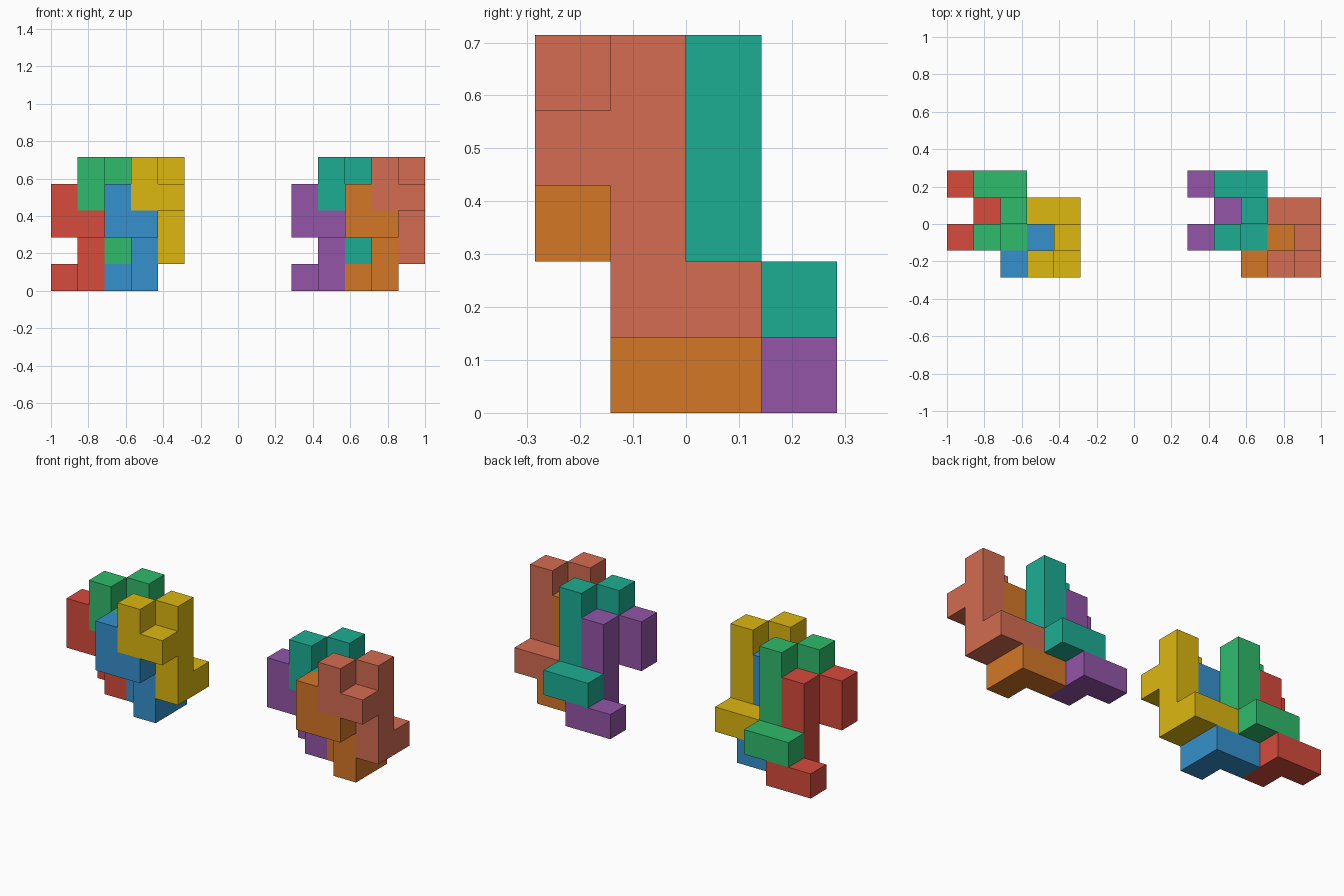
import bpy, bmesh
from math import radians
from mathutils import Vector

if "Cube" in bpy.data.objects:
    bpy.data.objects.remove(bpy.data.objects["Cube"])

U = 1 / 7  # edge length of one cube cell

# One nine-cube piece; every piece is a shifted copy of it
CELLS = {(0, 0, 3), (0, 0, 2), (1, 0, 2), (1, 1, 3), (1, 1, 2),
         (1, 1, 1), (1, 1, 0), (1, 2, 0), (0, 2, 0)}


def piece(name, offset, color):
    bm = bmesh.new()
    # Outer faces only: skip sides shared by two cubes
    for cell in CELLS:
        for axis in range(3):
            for sign in (-1, 1):
                n = Vector([sign if i == axis else 0 for i in range(3)])
                if tuple(int(c + d) for c, d in zip(cell, n)) in CELLS:
                    continue
                a = Vector([1 if i == (axis + 1) % 3 else 0 for i in range(3)])
                b = n.cross(a)
                mid = Vector(cell) + Vector((.5, .5, .5)) + n / 2
                corners = [mid + (a * s + b * t) / 2
                           for s, t in ((-1, -1), (1, -1), (1, 1), (-1, 1))]
                bm.faces.new([bm.verts.new((p + Vector(offset)) * U) for p in corners])
    bmesh.ops.remove_doubles(bm, verts=bm.verts, dist=0.001)
    bmesh.ops.dissolve_limit(bm, angle_limit=radians(1), verts=bm.verts, edges=bm.edges)
    mesh = bpy.data.meshes.new(name)
    bm.to_mesh(mesh)
    bm.free()
    mat = bpy.data.materials.new(name + "_color")
    mat.diffuse_color = (*[(c / 255) ** 2.2 for c in color], 1)
    mat.use_nodes = True
    mat.node_tree.nodes["Principled BSDF"].inputs["Base Color"].default_value = mat.diffuse_color
    mesh.materials.append(mat)
    bpy.context.collection.objects.link(bpy.data.objects.new(name, mesh))


# Position of the four interlocking pieces inside a cluster
SLOTS = {"lower_back": (0, 1, 0), "upper_back": (1, 1, 1),
         "lower_front": (2, 0, 0), "upper_front": (3, 0, 1)}
CLUSTERS = {
    "left": (-7, [(214, 76, 62), (50, 186, 106), (56, 144, 204), (220, 182, 24)]),
    "right": (2, [(146, 86, 166), (34, 172, 146), (210, 118, 42), (210, 108, 82)]),
}

# Two identical clusters, coloured differently
for side, (x0, colors) in CLUSTERS.items():
    for (slot, (x, y, z)), color in zip(SLOTS.items(), colors):
        piece(f"{side}_{slot}_piece", (x0 + x, y - 2, z), color)
